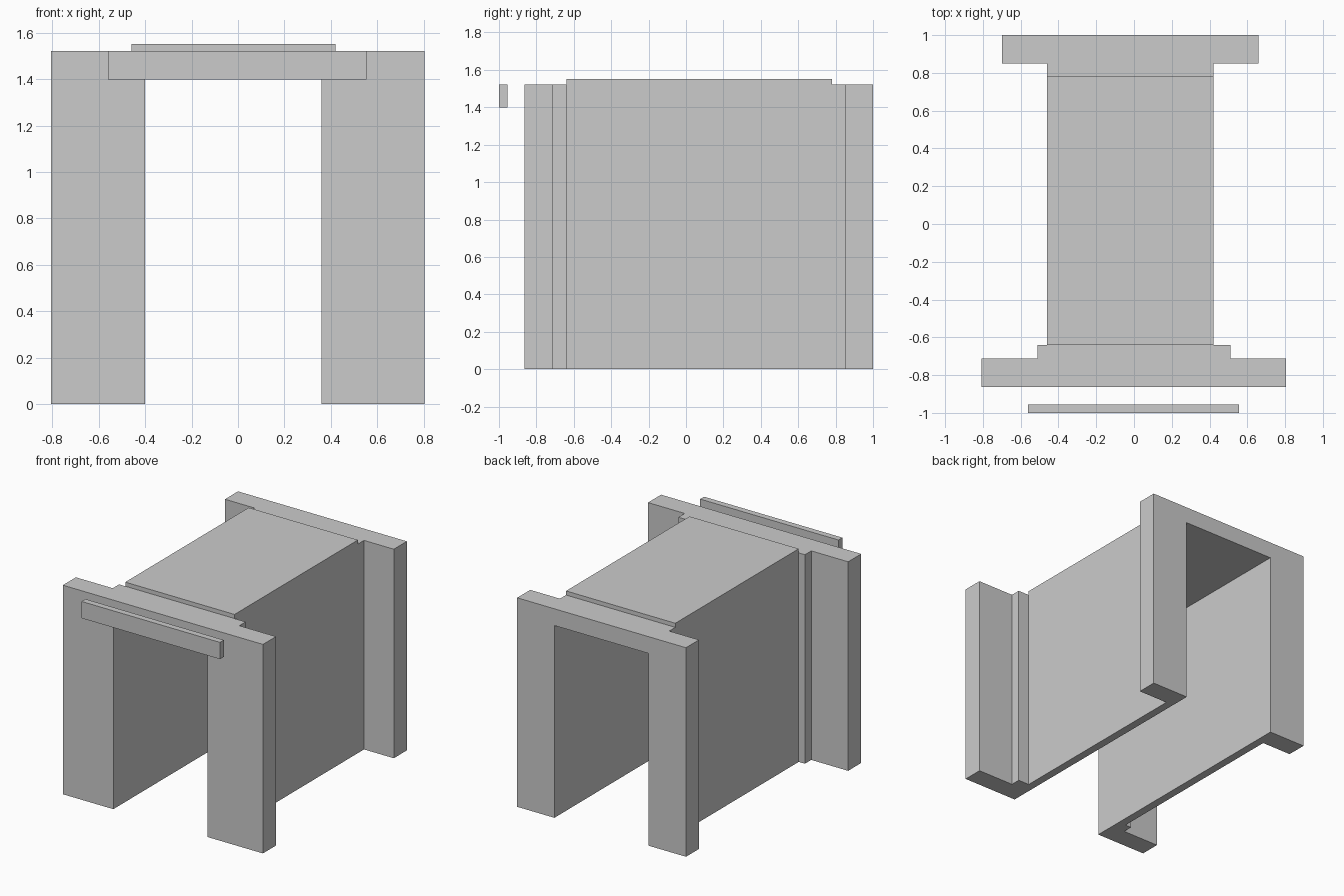
import bpy, bmesh

if "Cube" in bpy.data.objects:
    bpy.data.objects.remove(bpy.data.objects["Cube"])


def make_object(name, bm):
    bmesh.ops.recalc_face_normals(bm, faces=bm.faces)
    mesh = bpy.data.meshes.new(name)
    bm.to_mesh(mesh)
    bm.free()
    obj = bpy.data.objects.new(name, mesh)
    bpy.context.collection.objects.link(obj)
    return obj


def extrude(bm, faces, height):
    """Extrude faces upward and return the new top faces."""
    geom = bmesh.ops.extrude_face_region(bm, geom=faces)["geom"]
    verts = [g for g in geom if isinstance(g, bmesh.types.BMVert)]
    bmesh.ops.translate(bm, verts=verts, vec=(0, 0, height))
    return [g for g in geom if isinstance(g, bmesh.types.BMFace)]


def prism(name, outline, z0, z1):
    bm = bmesh.new()
    face = bm.faces.new([bm.verts.new((x, y, z0)) for x, y in outline])
    extrude(bm, [face], z1 - z0)
    return make_object(name, bm)


def box(name, x0, x1, y0, y1, z0, z1):
    return prism(name, [(x0, y0), (x1, y0), (x1, y1), (x0, y1)], z0, z1)


# Plan outline of the tunnel: (y, left x, right x) steps from front to back
steps = [(-0.863, -0.807, 0.805), (-0.713, -0.807, 0.805),
         (-0.713, -0.51, 0.51), (-0.64, -0.51, 0.51),
         (-0.64, -0.46, 0.42), (0.78, -0.46, 0.42), (0.85, -0.46, 0.42),
         (0.85, -0.70, 0.66), (1.0, -0.70, 0.66)]
outline = [(r, y) for y, l, r in steps] + [(l, y) for y, l, r in reversed(steps)]

# Tunnel body with its front and back frames
bm = bmesh.new()
base = bm.faces.new([bm.verts.new((x, y, 0)) for x, y in outline])
extrude(bm, [base], 1.522)


# Raised roof panel between the frames
def top_vert(x, y):
    return min((v for v in bm.verts if v.co.z > 1),
               key=lambda v: (v.co.x - x) ** 2 + (v.co.y - y) ** 2)


for y in (-0.64, 0.78):
    bmesh.ops.connect_vert_pair(bm, verts=[top_vert(-0.46, y), top_vert(0.42, y)])
roof = [f for f in bm.faces if f.normal.z ** 2 > 0.9
        and f.calc_center_median().z > 1 and len(f.verts) == 4
        and abs(f.calc_center_median().y - 0.07) < 0.05]
if not roof:
    bm.normal_update()
    roof = [f for f in bm.faces if all(v.co.z > 1 for v in f.verts)
            and abs(f.calc_center_median().y - 0.07) < 0.05]
extrude(bm, roof, 0.03)
bmesh.ops.delete(bm, geom=[f for f in roof if f.is_valid], context='FACES_ONLY')
tunnel = make_object("tunnel", bm)

# Passage cut right through, open at the floor
cutter = box("passage_cutter", -0.40, 0.36, -1.2, 1.2, -0.2, 1.40)
cutter.hide_render = True
mod = tunnel.modifiers.new("passage", 'BOOLEAN')
mod.operation = 'DIFFERENCE'
mod.solver = 'EXACT'
mod.object = cutter
bpy.context.view_layer.objects.active = tunnel
bpy.ops.object.modifier_apply(modifier=mod.name)
bpy.data.objects.remove(cutter)

# Thin plate floating in front of the lintel
box("front_plate", -0.56, 0.555, -1.0, -0.955, 1.40, 1.522)
